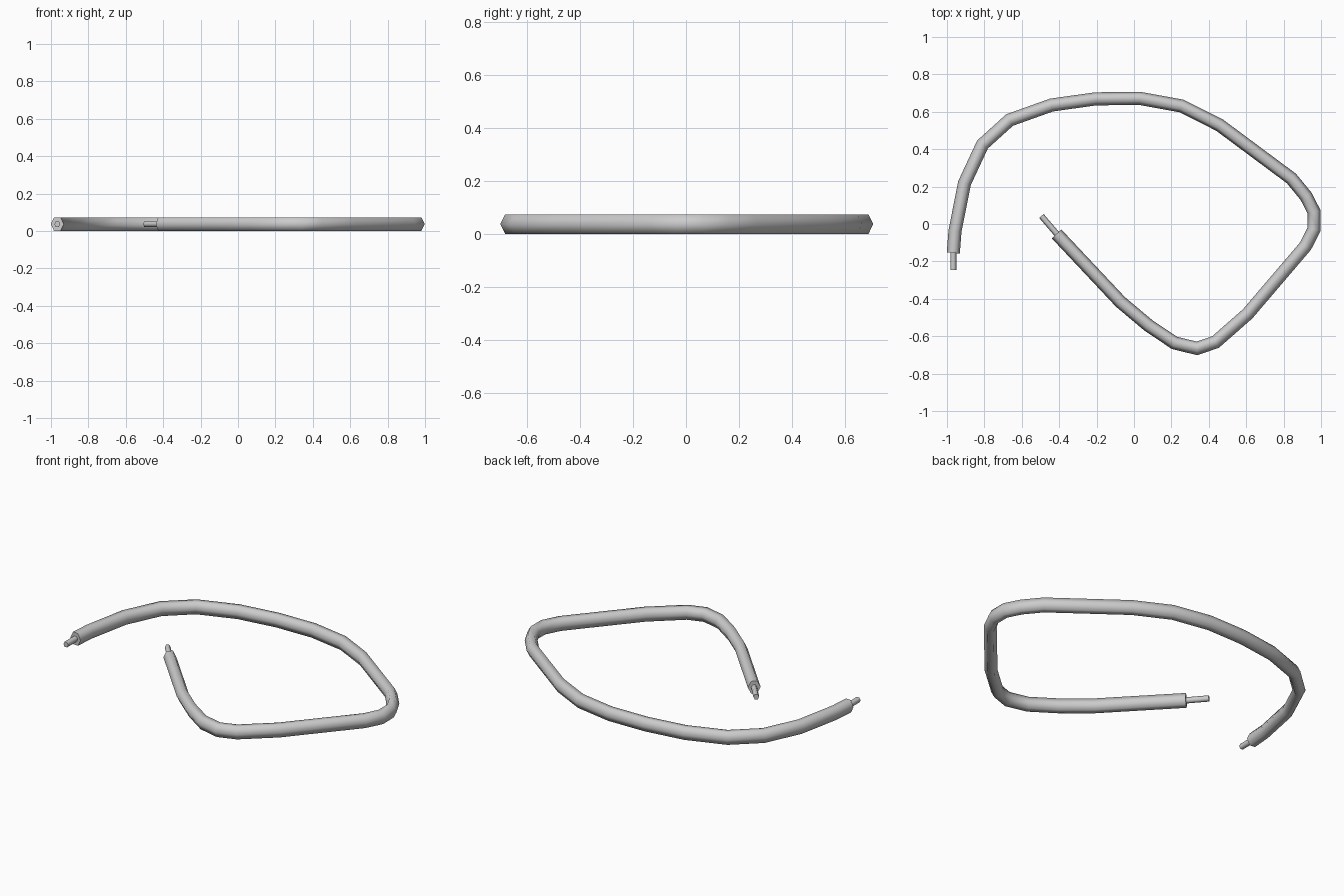
import bpy, bmesh, math
from mathutils import Vector

cube = bpy.data.objects.get("Cube")
if cube:
    bpy.data.objects.remove(cube, do_unlink=True)

MID = 0.0365  # height of the centre line

grey = bpy.data.materials.new("plain grey")
grey.use_nodes = True
grey.diffuse_color = (0.6, 0.6, 0.6, 1)
grey.node_tree.nodes["Principled BSDF"].inputs["Base Color"].default_value = (0.6, 0.6, 0.6, 1)


def sweep(name, path, half_width, half_height):
    """Sweep a six-sided section along a flat path with mitred joints."""
    pts = [Vector(p) for p in path]
    section = []
    for i in range(6):
        a = math.radians(60 * i)
        section.append((half_width * math.cos(a),
                        half_height * math.sin(a) / math.sin(math.radians(60))))
    bm = bmesh.new()
    rings = []
    for i, p in enumerate(pts):
        before = (p - pts[i - 1]).normalized() if i else None
        after = (pts[i + 1] - p).normalized() if i < len(pts) - 1 else None
        before, after = before or after, after or before
        along = (before + after).normalized()
        side = Vector((along.y, -along.x)) / along.dot(before)
        rings.append([bm.verts.new((p.x + side.x * u, p.y + side.y * u, MID + v))
                      for u, v in section])
    for a, b in zip(rings, rings[1:]):
        for k in range(6):
            n = (k + 1) % 6
            bm.faces.new((a[k], a[n], b[n], b[k]))
    bm.faces.new(rings[0])
    bm.faces.new(rings[-1])
    bmesh.ops.recalc_face_normals(bm, faces=bm.faces)
    mesh = bpy.data.meshes.new(name)
    bm.to_mesh(mesh)
    bm.free()
    mesh.materials.append(grey)
    obj = bpy.data.objects.new(name, mesh)
    bpy.context.collection.objects.link(obj)
    bpy.ops.object.select_all(action="DESELECT")
    obj.select_set(True)
    bpy.context.view_layer.objects.active = obj
    bpy.ops.object.shade_smooth_by_angle(angle=math.radians(70))
    return obj


# Bent hose, from the left-hand end round to the inner end
hose_path = [
    (-.966, -.155), (-.957, -.037), (-.906, .219), (-.81, .425), (-.665, .556),
    (-.441, .636), (-.206, .669), (.029, .672), (.254, .631), (.457, .529),
    (.842, .243), (.92, .148), (.963, .064), (.963, -.027), (.917, -.118),
    (.607, -.481), (.436, -.631), (.337, -.665), (.217, -.636), (.078, -.543),
    (-.072, -.417), (-.414, -.053),
]
sweep("hose", hose_path, 0.035, MID)

# Thin connector pins sticking out of both ends
sweep("outer_pin", [(-.966, -.14), (-.966, -.246)], 0.016, 0.015)
sweep("inner_pin", [(-.40, -.068), (-.495, .043)], 0.016, 0.015)
